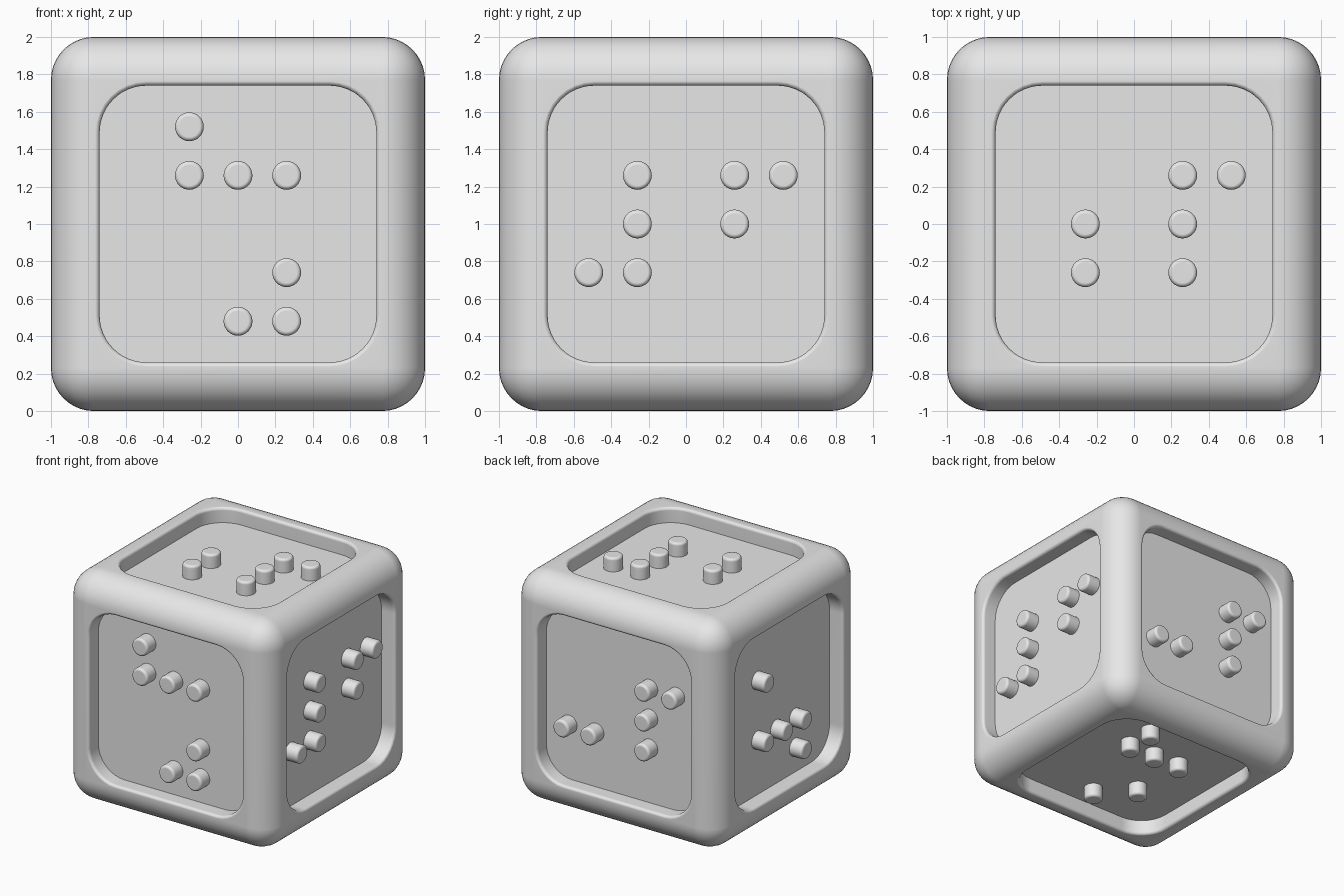
import bpy
import bmesh
from math import pi, sin, cos
from mathutils import Vector, Matrix

cube = bpy.data.objects.get("Cube")
if cube:
    bpy.data.objects.remove(cube, do_unlink=True)

FLOOR = 0.87      # distance of each recessed panel from the centre
STEP = 0.26       # spacing of the stud grid

grey = bpy.data.materials.new("light_grey")
grey.use_nodes = True
grey.diffuse_color = (0.8, 0.8, 0.8, 1)
grey.node_tree.nodes["Principled BSDF"].inputs["Base Color"].default_value = (0.8, 0.8, 0.8, 1)

X, Y, Z = Vector((1, 0, 0)), Vector((0, 1, 0)), Vector((0, 0, 1))

# Each side: right axis, up axis and the studs on its five by five grid
SIDES = {
    "front":  (X, Z, [".o...", ".ooo.", ".....", "...o.", "..oo."]),
    "left":   (Y, Z, [".....", ".o.oo", ".o.o.", "oo...", "....."]),
    "back":   (-X, Z, [".....", "...oo", "...o.", "oo.o.", "....."]),
    "right":  (-Y, Z, [".....", ".o...", ".....", ".ooo.", "...o."]),
    "top":    (X, Y, [".....", "...oo", ".o.o.", ".o.o.", "....."]),
    "bottom": (X, -Y, ["..o..", ".o...", ".....", ".ooo.", "...o."]),
}


def side_matrix(u, v):
    """Map x, y, z to right, up and outward of a side, about the body centre."""
    return Matrix.Translation(Z) @ Matrix((u, v, u.cross(v))).transposed().to_4x4()


def rounded_square(half, radius, z, segments=8):
    """Closed loop of points; half == radius gives a circle."""
    points = []
    for corner, (sx, sy) in enumerate([(1, 1), (-1, 1), (-1, -1), (1, -1)]):
        for i in range(segments + (half > radius)):
            a = (corner + i / segments) * pi / 2
            points.append(Vector((sx * (half - radius) + radius * cos(a),
                                  sy * (half - radius) + radius * sin(a), z)))
    return points


def loft(bm, loops, matrix):
    """Skin a stack of equal loops and cap both ends."""
    rings = [[bm.verts.new(matrix @ p) for p in loop] for loop in loops]
    for low, high in zip(rings, rings[1:]):
        for i in range(len(low)):
            j = (i + 1) % len(low)
            bm.faces.new((low[i], low[j], high[j], high[i]))
    bm.faces.new(rings[0][::-1])
    bm.faces.new(rings[-1])


def make_object(name, bm):
    bmesh.ops.recalc_face_normals(bm, faces=bm.faces)
    mesh = bpy.data.meshes.new(name)
    bm.to_mesh(mesh)
    bm.free()
    mesh.materials.append(grey)
    obj = bpy.data.objects.new(name, mesh)
    bpy.context.collection.objects.link(obj)
    return obj


def select(obj):
    bpy.ops.object.select_all(action='DESELECT')
    obj.select_set(True)
    bpy.context.view_layer.objects.active = obj


def smooth(obj):
    select(obj)
    bpy.ops.object.shade_smooth_by_angle(angle=pi / 5)
    weighted = obj.modifiers.new("weighted_normals", 'WEIGHTED_NORMAL')
    weighted.keep_sharp = True


# Rounded body
bm = bmesh.new()
bmesh.ops.create_cube(bm, size=2, matrix=Matrix.Translation(Z))
bmesh.ops.bevel(bm, geom=bm.edges[:], offset=0.23, segments=10, profile=0.5,
                affect='EDGES')
body = make_object("body", bm)

# Recess cutters with a softly flared mouth
HALF, CORNER, LIP = 0.74, 0.25, 0.025
loops = [rounded_square(HALF, CORNER, FLOOR)]
for i in range(5):
    a = i / 4 * pi / 2
    grow = LIP * (1 - cos(a))
    loops.append(rounded_square(HALF + grow, CORNER + grow, 1.0005 - LIP + LIP * sin(a)))
loops.append(rounded_square(HALF + LIP, CORNER + LIP, 1.1))
bm = bmesh.new()
for u, v, _ in SIDES.values():
    loft(bm, loops, side_matrix(u, v))
cutter = make_object("recess_cutter", bm)
cutter.hide_render = True

cut = body.modifiers.new("recesses", 'BOOLEAN')
cut.operation = 'DIFFERENCE'
cut.solver = 'EXACT'
cut.object = cutter
select(body)
bpy.ops.object.modifier_apply(modifier=cut.name)
bpy.data.objects.remove(cutter, do_unlink=True)
smooth(body)

# Round studs standing on each recessed panel
RADIUS, TOP, EDGE = 0.077, 0.99, 0.022
loops = [rounded_square(RADIUS, RADIUS, FLOOR - 0.01)]
for i in range(4):
    a = i / 3 * pi / 2
    r = RADIUS - EDGE * (1 - cos(a))
    loops.append(rounded_square(r, r, TOP - EDGE * (1 - sin(a))))
for name, (u, v, rows) in SIDES.items():
    bm = bmesh.new()
    for row, line in enumerate(rows):
        for col, mark in enumerate(line):
            if mark == "o":
                place = Matrix.Translation(((col - 2) * STEP, (2 - row) * STEP, 0))
                loft(bm, loops, side_matrix(u, v) @ place)
    smooth(make_object(name + "_studs", bm))
